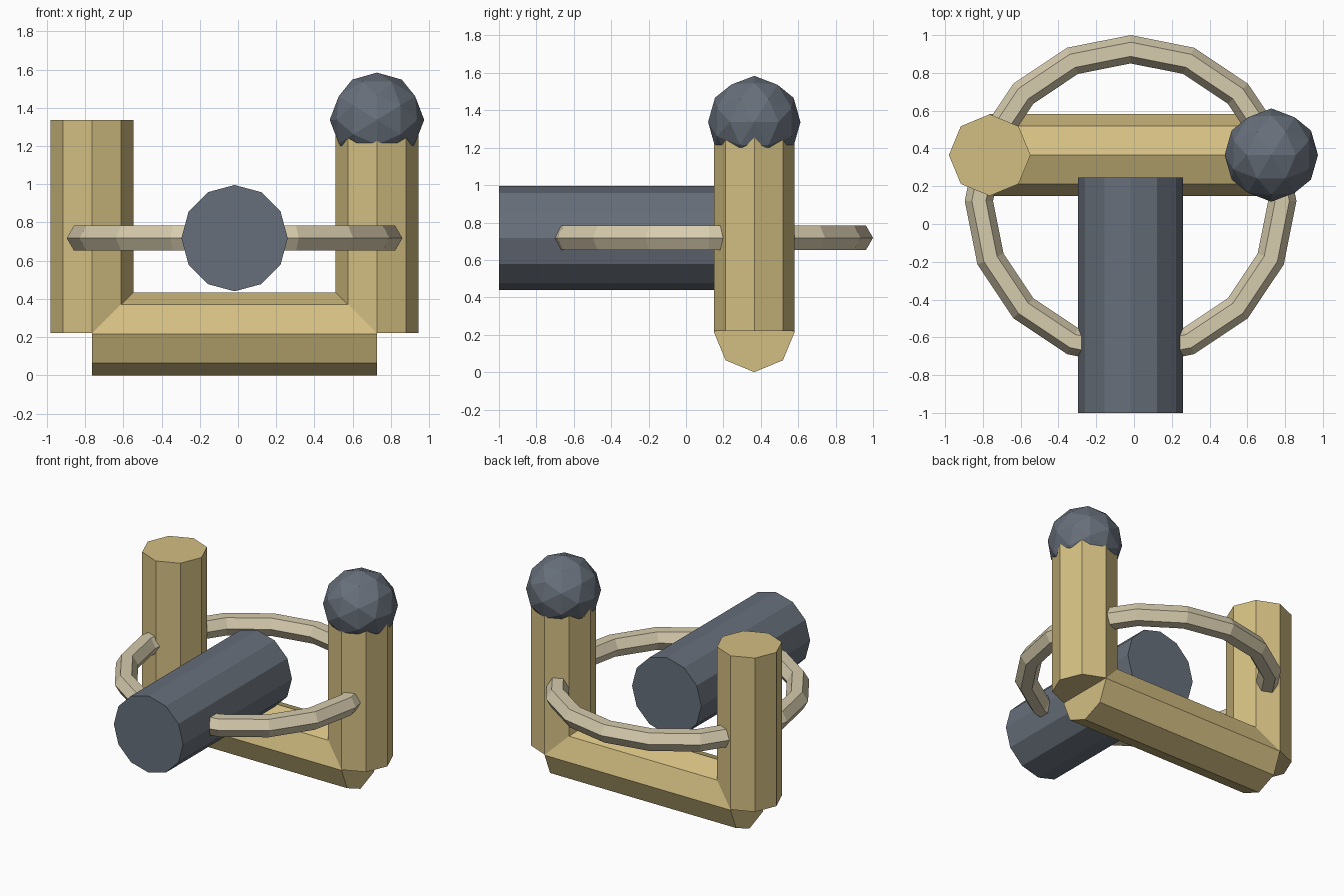
import bpy
from math import radians, pi

cube = bpy.data.objects.get("Cube")
if cube:
    bpy.data.objects.remove(cube, do_unlink=True)


def material(name, rgb):
    """Flat material from 0-255 display values, stored as linear."""
    lin = [((c / 255 + 0.055) / 1.055) ** 2.4 for c in rgb] + [1]
    mat = bpy.data.materials.new(name)
    mat.use_nodes = True
    mat.diffuse_color = lin
    bsdf = next(n for n in mat.node_tree.nodes if n.type == "BSDF_PRINCIPLED")
    bsdf.inputs["Base Color"].default_value = lin
    return mat


TAN = material("tan", (212, 191, 130))
CREAM = material("cream", (214, 203, 173))
SLATE = material("slate", (103, 111, 122))


def finish(name, mat):
    obj = bpy.context.object
    obj.name = obj.data.name = name
    obj.data.materials.append(mat)
    return obj


def bar(name, mat, sides, radius, length, centre, rotation=(0, 0, 0)):
    bpy.ops.mesh.primitive_cylinder_add(
        vertices=sides, radius=radius, depth=length,
        location=centre, rotation=rotation)
    return finish(name, mat)


BAR_R = 0.216
FRAME_Y = 0.365
BEAM_Z = 0.217
POST_BOTTOM, POST_TOP = 0.221, 1.336
RIGHT_X, LEFT_X = -0.764, 0.727
HUB_X, HUB_Z = -0.018, 0.718

# Two upright posts
for name, x in (("right_post", RIGHT_X), ("left_post", LEFT_X)):
    bar(name, TAN, 8, BAR_R, POST_TOP - POST_BOTTOM,
        (x, FRAME_Y, (POST_TOP + POST_BOTTOM) / 2))

# Base beam joining the posts
bar("base_beam", TAN, 8, BEAM_Z, LEFT_X - RIGHT_X,
    ((LEFT_X + RIGHT_X) / 2, FRAME_Y, BEAM_Z), (0, pi / 2, 0))

# Thick rod pointing forward
FRONT, BACK = -1.0, 0.247
bar("forward_rod", SLATE, 12, 0.278, BACK - FRONT,
    (HUB_X, (FRONT + BACK) / 2, HUB_Z), (pi / 2, 0, 0))

# Horizontal ring through the posts and the rod
bpy.ops.mesh.primitive_torus_add(
    major_segments=16, minor_segments=6, major_radius=0.803,
    minor_radius=0.075, location=(HUB_X, 0.122, HUB_Z))
finish("ring", CREAM)

# Faceted ball on the left post, turned so an edge midpoint is on top
bpy.ops.mesh.primitive_ico_sphere_add(
    subdivisions=2, radius=0.247, location=(LEFT_X, FRAME_Y, 1.337),
    rotation=(0, radians(-31.717), 0))
finish("post_ball", SLATE)
